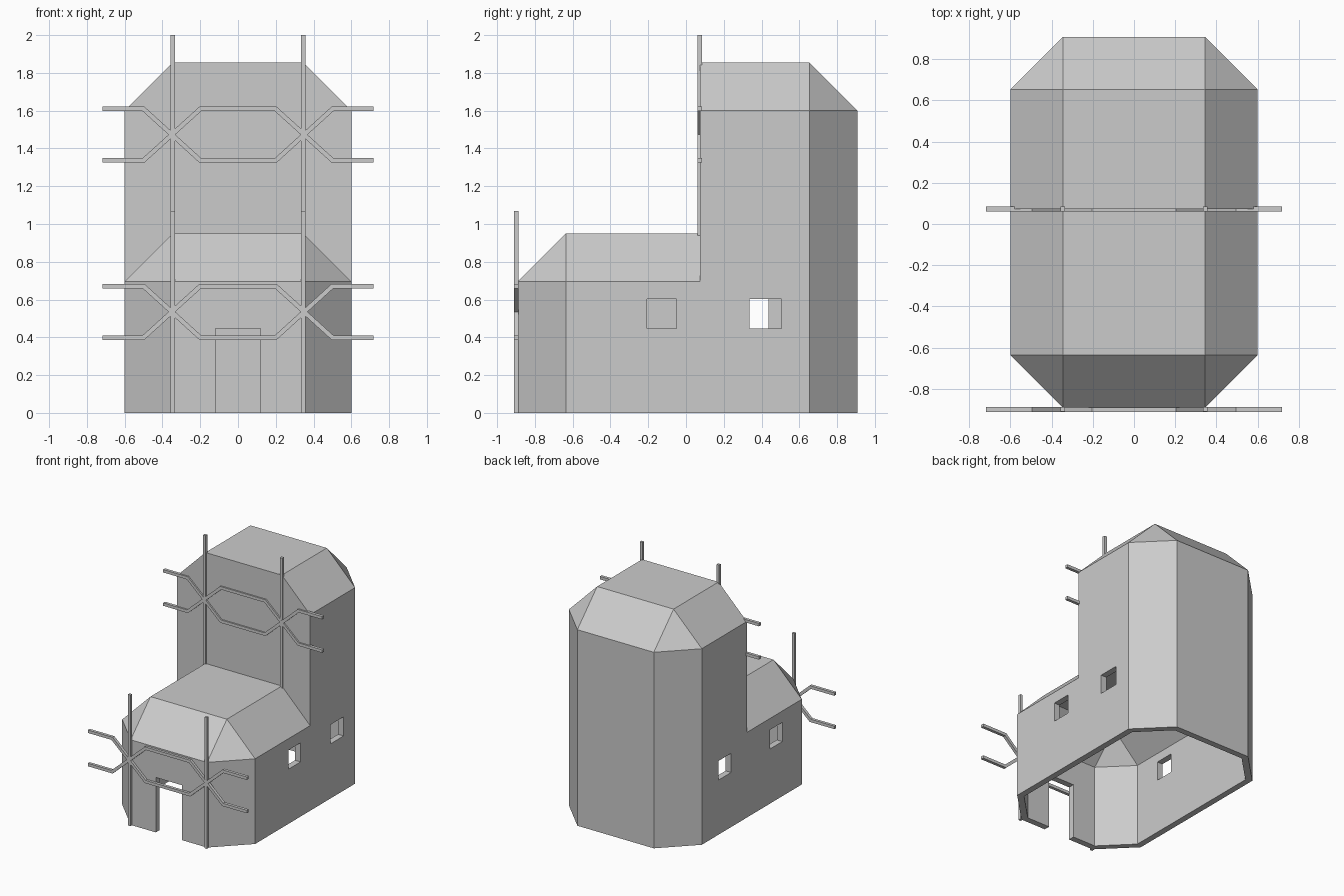
import bpy, bmesh
from mathutils import Vector

if "Cube" in bpy.data.objects:
    bpy.data.objects.remove(bpy.data.objects["Cube"])

W, C, T = 0.60, 0.255, 0.05            # half width, chamfer, wall thickness
YF, YM, YB = -0.891, 0.073, 0.908      # front, tower face, back


def new_obj(name, bm):
    bmesh.ops.recalc_face_normals(bm, faces=bm.faces)
    me = bpy.data.meshes.new(name)
    bm.to_mesh(me)
    bm.free()
    ob = bpy.data.objects.new(name, me)
    bpy.context.collection.objects.link(ob)
    return ob


def chamfered_block(name, w, c, y_cham, y_flat, z0, z_top):
    """Convex block, chamfered at y_cham end and along the roof, flat at y_flat."""
    s = 1 if y_flat > y_cham else -1
    zw, yc = z_top - c, y_cham + s * c
    bm = bmesh.new()
    for sx in (1, -1):
        for z in (z0, zw):
            for x, y in ((w - c, y_cham), (w, yc), (w, y_flat)):
                bm.verts.new((sx * x, y, z))
        for y in (yc, y_flat):
            bm.verts.new((sx * (w - c), y, z_top))
    bmesh.ops.convex_hull(bm, input=bm.verts)
    bmesh.ops.dissolve_limit(bm, angle_limit=0.01, verts=bm.verts, edges=bm.edges)
    return new_obj(name, bm)


def box(name, x0, x1, y0, y1, z0, z1):
    bm = bmesh.new()
    bmesh.ops.create_cube(bm, size=1)
    for v in bm.verts:
        v.co = ((x0 + x1) / 2 + v.co.x * (x1 - x0),
                (y0 + y1) / 2 + v.co.y * (y1 - y0),
                (z0 + z1) / 2 + v.co.z * (z1 - z0))
    return new_obj(name, bm)


def boolean(target, cutter, op):
    m = target.modifiers.new("bool", 'BOOLEAN')
    m.object, m.operation, m.solver = cutter, op, 'EXACT'
    bpy.context.view_layer.objects.active = target
    bpy.ops.object.modifier_apply(modifier=m.name)
    bpy.data.objects.remove(cutter)


def bar(name, pts, y, t=0.024):
    """Square bar following an x-z path, with mitred bends."""
    p = [Vector(q) for q in pts]
    bm = bmesh.new()
    rings = []
    for i, q in enumerate(p):
        a = (q - p[i - 1]).normalized() if i else (p[1] - q).normalized()
        b = (p[i + 1] - q).normalized() if i < len(p) - 1 else a
        d = (a + b).normalized()
        n = Vector((-d.y, d.x)) * (t / 2 / d.dot(a))
        rings.append([bm.verts.new((q.x + k * n.x, y + h * t / 2, q.y + k * n.y))
                      for k, h in ((1, 1), (1, -1), (-1, -1), (-1, 1))])
    for r, s in zip(rings, rings[1:]):
        for k in range(4):
            bm.faces.new((r[k], r[k - 1], s[k - 1], s[k]))
    bm.faces.new(rings[0])
    bm.faces.new(rings[-1])
    return new_obj(name, bm)


# outer shell: low front hall joined to the tall rear tower
shell = chamfered_block("building_shell", W, C, YF, YM + 0.2, 0, 0.95)
boolean(shell, chamfered_block("tower", W, C, YB, YM, 0, 1.855), 'UNION')

# hollow interior, open at the bottom
ci = C - 0.586 * T
boolean(shell, chamfered_block("hall_void", W - T, ci, YF + T, YM + 0.25, -0.1, 0.95 - T), 'DIFFERENCE')
boolean(shell, chamfered_block("tower_void", W - T, ci, YB - T, YM + T, -0.1, 1.855 - T), 'DIFFERENCE')

# doorway and side windows
boolean(shell, box("door_cut", -0.118, 0.118, YF - 0.1, YF + 0.15, -0.1, 0.448), 'DIFFERENCE')
for side, y0, y1 in ((1, -0.206, -0.05), (1, 0.335, 0.505),
                     (-1, -0.385, -0.225), (-1, 0.275, 0.438)):
    xs = sorted((side * 0.5, side * 0.7))
    boolean(shell, box("window_cut", *xs, y0, y1, 0.446, 0.602), 'DIFFERENCE')

# merge leftover coplanar faces
bm = bmesh.new()
bm.from_mesh(shell.data)
bmesh.ops.remove_doubles(bm, verts=bm.verts, dist=0.0005)
bmesh.ops.dissolve_limit(bm, angle_limit=0.01, verts=bm.verts, edges=bm.edges)
bm.to_mesh(shell.data)
bm.free()

# decorative frames: two poles and two crossing bars each
for label, y, zc, z0, z1 in (("front", -0.899, 0.535, 0, 1.07),
                             ("tower", 0.073, 1.473, 0.938, 2.0)):
    for side, sx in (("left", -1), ("right", 1)):
        bar(f"{label}_pole_{side}", [(sx * 0.346, z0), (sx * 0.346, z1)], y, 0.0225)
    for part, k in (("upper", 1), ("lower", -1)):
        h = k * 0.136
        half = [(0.2, zc - h), (0.5, zc + h), (0.718, zc + h)]
        path = [(-x, z) for x, z in reversed(half)] + half
        bar(f"{label}_crossing_bar_{part}", path, y)
